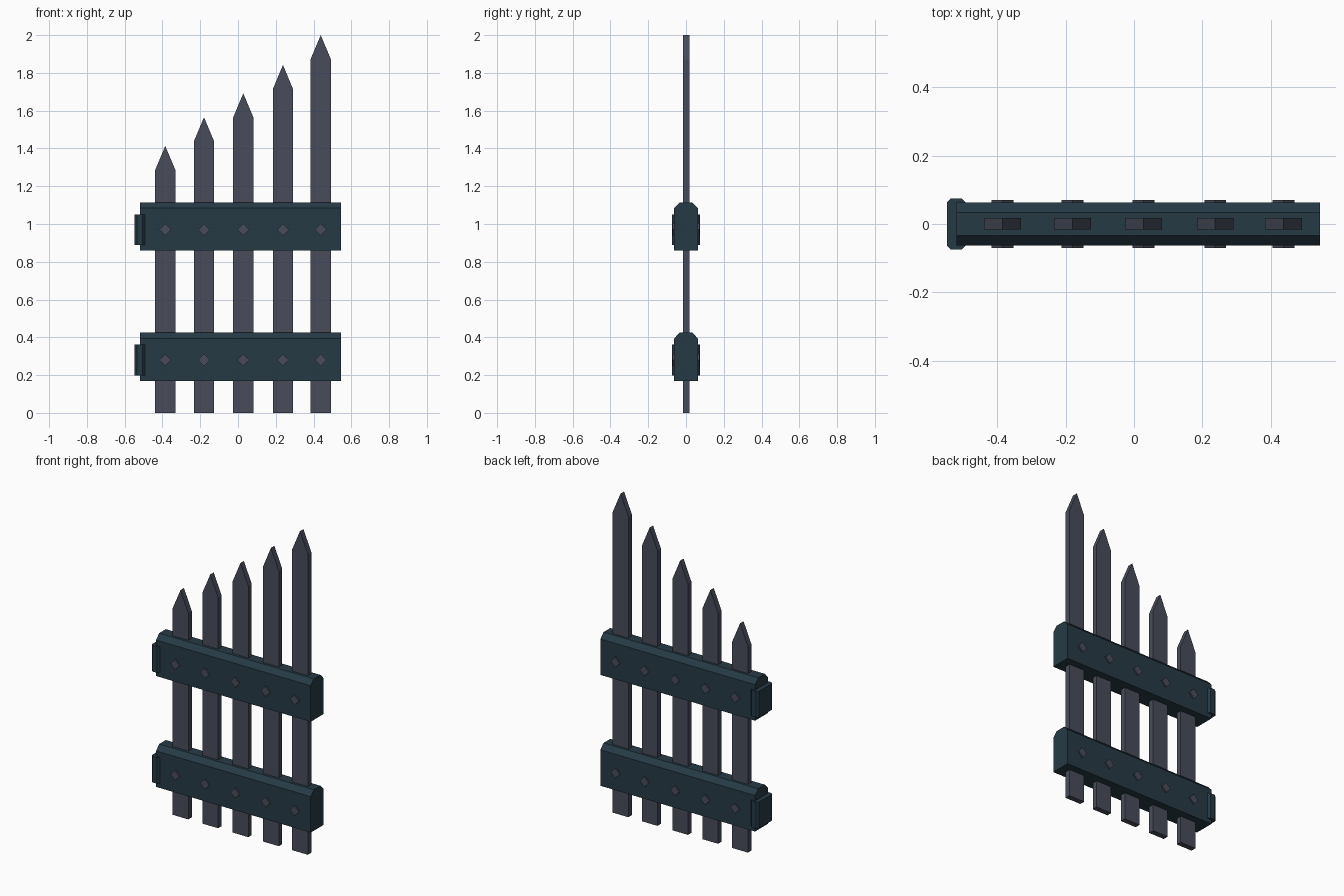
import bpy, bmesh
from mathutils import Vector

if "Cube" in bpy.data.objects:
    bpy.data.objects.remove(bpy.data.objects["Cube"])

def material(name, rgb):
    m = bpy.data.materials.new(name)
    m.diffuse_color = (*rgb, 1)
    m.use_nodes = True
    m.node_tree.nodes["Principled BSDF"].inputs["Base Color"].default_value = m.diffuse_color
    return m

slate = material("slate grey", (0.065, 0.073, 0.102))
teal = material("dark teal", (0.019, 0.042, 0.060))

def prism(name, profile, offset, mat):
    """Extrude a closed 3D profile along an offset vector."""
    bm = bmesh.new()
    face = bm.faces.new([bm.verts.new(p) for p in profile])
    ext = bmesh.ops.extrude_face_region(bm, geom=[face])
    verts = [g for g in ext["geom"] if isinstance(g, bmesh.types.BMVert)]
    bmesh.ops.translate(bm, vec=Vector(offset), verts=verts)
    bmesh.ops.recalc_face_normals(bm, faces=bm.faces)
    me = bpy.data.meshes.new(name)
    bm.to_mesh(me)
    bm.free()
    me.materials.append(mat)
    ob = bpy.data.objects.new(name, me)
    bpy.context.collection.objects.link(ob)
    return ob

# pickets rising to the right: (centre x, shoulder z, tip z)
pickets = [(-0.385, 1.285, 1.413), (-0.18, 1.437, 1.565), (0.028, 1.563, 1.692),
           (0.238, 1.713, 1.842), (0.438, 1.872, 2.0)]
W = 0.054
for x, shoulder, tip in pickets:
    outline = [(x - W, 0), (x + W, 0), (x + W, shoulder), (x, tip), (x - W, shoulder)]
    prism("picket", [(px, -0.016, pz) for px, pz in outline], (0, 0.034, 0), slate)

for z in (0.17, 0.86):
    # rail with bevelled top edges
    section = [(-0.063, 0), (0.063, 0), (0.063, 0.224), (0.033, 0.255),
               (-0.033, 0.255), (-0.063, 0.224)]
    prism("rail", [(-0.52, y, z + h) for y, h in section], (1.065, 0, 0), teal)
    # end clasp with clipped corners
    plan = [(-0.548, -0.064), (-0.536, -0.075), (-0.505, -0.075), (-0.492, -0.062),
            (-0.492, 0.062), (-0.505, 0.075), (-0.536, 0.075), (-0.548, 0.064)]
    prism("end_clasp", [(x, y, z + 0.028) for x, y in plan], (0, 0, 0.163), teal)
    # diamond studs front and back
    r, zc = 0.032, z + 0.11
    for x, _, _ in pickets:
        for s in (-1, 1):
            diamond = [(x - r, zc), (x, zc - r), (x + r, zc), (x, zc + r)]
            prism("stud", [(px, s * 0.06, pz) for px, pz in diamond], (0, s * 0.011, 0), slate)
